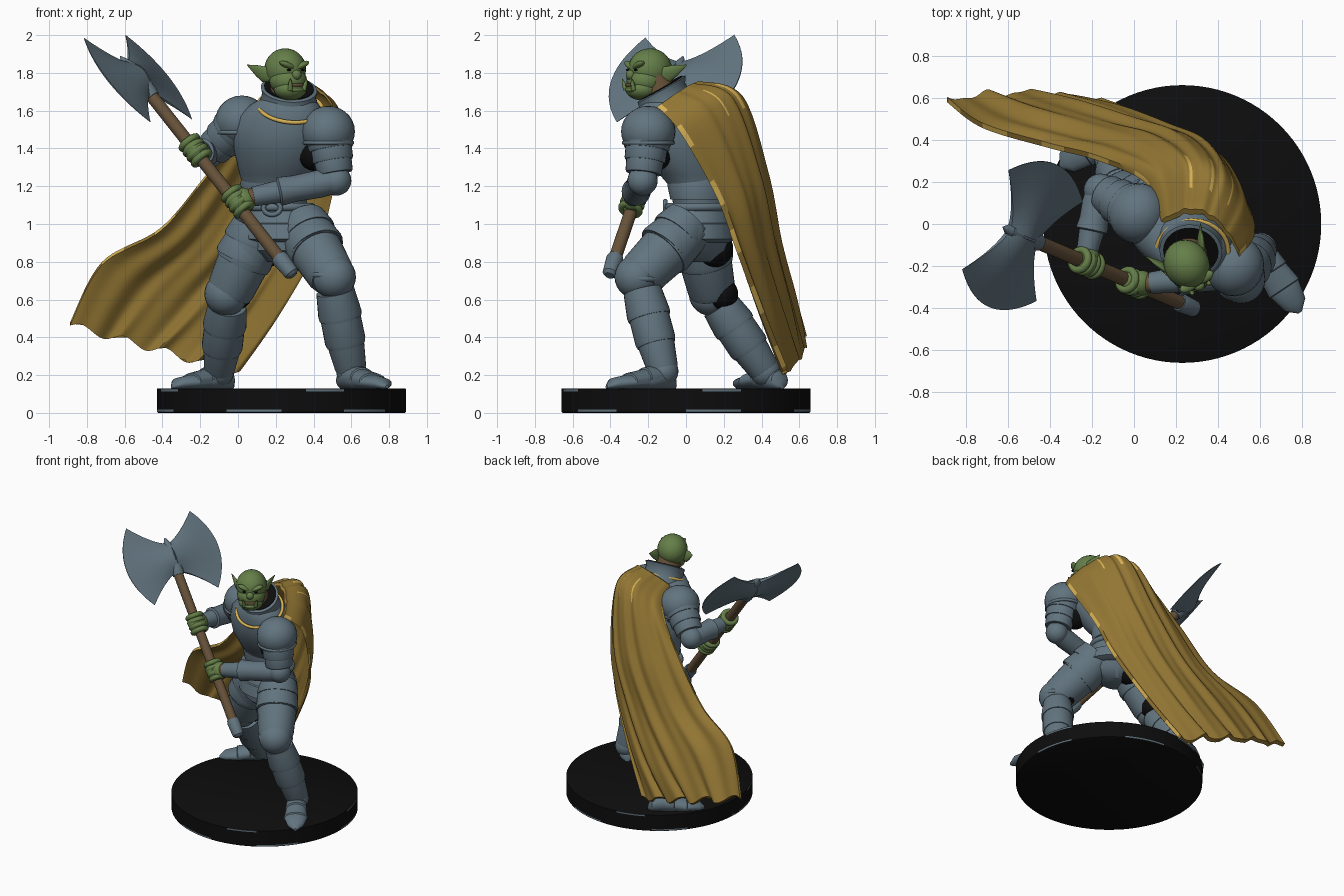
import bpy, bmesh, math
from mathutils import Vector as V

cube = bpy.data.objects.get("Cube")
if cube:
    bpy.data.objects.remove(cube)


def material(name, *rgb):
    m = bpy.data.materials.new(name)
    m.use_nodes = True
    m.diffuse_color = (*rgb, 1)
    m.node_tree.nodes["Principled BSDF"].inputs["Base Color"].default_value = (*rgb, 1)
    return m


STEEL = material("blue steel", .122, .175, .212)
GOLD = material("ochre cloth", .29, .18, .033)
BRIGHT = material("bright gold", .68, .44, .09)
SKIN = material("green skin", .13, .21, .065)
WOOD = material("brown leather", .135, .085, .042)
BLACK = material("black", .004, .004, .004)
made = []


def skin(name, rings, mat):
    """Closed surface through a list of equal point rings."""
    bm = bmesh.new()
    vs = [[bm.verts.new(p) for p in r] for r in rings]
    n = len(vs[0])
    for a, b in zip(vs, vs[1:]):
        for i in range(n):
            bm.faces.new((a[i], a[(i + 1) % n], b[(i + 1) % n], b[i]))
    bm.faces.new(vs[0])
    bm.faces.new(vs[-1])
    bmesh.ops.recalc_face_normals(bm, faces=bm.faces)
    me = bpy.data.meshes.new(name)
    bm.to_mesh(me)
    bm.free()
    me.materials.append(mat)
    ob = bpy.data.objects.new(name, me)
    bpy.context.collection.objects.link(ob)
    made.append(ob)
    return ob


def ring(c, u, v, ru, rv, n=28):
    return [c + u * ru * math.cos(math.tau * i / n) + v * rv * math.sin(math.tau * i / n) for i in range(n)]


def turned(name, a, b, profile, mat, flat=1.0, side=(0, 0, 1), n=28):
    """Profile of (position, radius) turned about the line a to b."""
    a, b = V(a), V(b)
    w = (b - a).normalized()
    u = w.cross(V(side)).normalized()
    v = w.cross(u)
    return skin(name, [ring(a.lerp(b, t), u, v, r, r * flat, n) for t, r in profile], mat)


def plates(name, a, b, r0, r1, n, side=(0, 1, .1), bulge=.0):
    """Overlapping armour bands between two joints."""
    prof = []
    for i in range(n):
        for k, flare in ((0, .97), (.85, 1.05), (1, 1.02)):
            t = (i + k) / n
            prof.append((t, (r0 + (r1 - r0) * t + bulge * math.sin(math.pi * t)) * flare))
    return turned(name, a, b, prof, STEEL, 1, side)


def ball(name, c, u, v, w, size, mat):
    """Ellipsoid with its own axes; w is the pole."""
    c, u, v, w = V(c), V(u).normalized(), V(v).normalized(), V(w).normalized()
    angles = [math.pi * (k + .08) / 14.16 for k in range(15)]
    return skin(name, [ring(c + w * size[2] * math.cos(t), u, v, size[0] * math.sin(t), size[1] * math.sin(t), 24)
                       for t in angles], mat)


def dome(name, c, r, mat=STEEL):
    return ball(name, c, (1, 0, 0), (0, 1, 0), (0, 0, 1), (r, r, r), mat)


def hoop(name, c, u, v, ru, rv, r, mat):
    """Round band following an ellipse."""
    c, u, v = V(c), V(u).normalized(), V(v).normalized()
    n = u.cross(v).normalized()
    rings = []
    for i in range(33):
        t = math.tau * i / 32
        d = u * ru * math.cos(t) + v * rv * math.sin(t)
        rings.append(ring(c + d, d.normalized(), n, r, r, 10))
    return skin(name, rings, mat)


# Round base with worn patches along its edges
base = turned("base", (.23, 0, 0), (.23, 0, .13), [(0, .652), (.04, .66), (.13, .66), (.88, .66), (.97, .66), (1, .655)],
              BLACK, 1, (0, 1, 0), 96)
base.data.materials.append(STEEL)
for f in base.data.polygons:
    row, col = divmod(f.index, 96)
    if (row == 1 and math.sin(col * .4) > .2) or (row == 3 and math.sin(col * .27) > .8):
        f.material_index = 1

# Body, turned towards the model's right
S, F, UP = V((.88, -.47, 0)), V((-.47, -.88, 0)), V((0, 0, 1))


def body(name, rows, mat=STEEL):
    return skin(name, [ring(V((x, y, z)), S, F, a, b, 36) for x, y, z, a, b in rows], mat)


body("breastplate", [(.2, .08, 1.1, .17, .14), (.2, .07, 1.2, .18, .15), (.21, .04, 1.26, .21, .17),
                     (.22, -.01, 1.38, .25, .2), (.22, -.03, 1.48, .27, .205), (.23, -.05, 1.57, .25, .19),
                     (.25, -.09, 1.64, .18, .15), (.26, -.11, 1.67, .12, .11)])
body("waist_band", [(.2, .08, 1.13, .19, .155), (.2, .075, 1.2, .2, .165), (.2, .07, 1.24, .19, .16)])
body("fauld", [(.22, .06, .9, .2, .15), (.22, .06, .92, .245, .2), (.21, .07, 1.0, .235, .19),
               (.21, .07, 1.005, .225, .18), (.2, .08, 1.1, .19, .16)])
body("hips", [(.22, .05, .8, .08, .08), (.22, .05, .86, .19, .15), (.22, .06, .96, .22, .17)])
dome("hip_lining", (.15, .15, .87), .1, BLACK)
hoop("belt", (.2, .08, 1.09), S, F, .195, .165, .022, STEEL)
hoop("buckle", (.18, -.11, 1.085), (1, 0, 0), UP, .045, .035, .013, STEEL)

# Collar, its dark lining and the gold edge
tilt = V((.15, -.8, -.45)).normalized()
hoop("cape_collar_edge", (.278, -.13, 1.618), (1, .15, 0), tilt, .17, .167, .011, BRIGHT)
skin("gorget", [ring(V((.27, y, z)), V((1, .1, 0)), tilt, r, r, 32) for y, z, r in
                ((-.09, 1.57, .175), (-.11, 1.62, .157), (-.125, 1.68, .14), (-.13, 1.715, .147), (-.13, 1.72, .132))],
     STEEL)
skin("collar_lining", [ring(V((.27, -.13, z)), V((1, .1, 0)), tilt, .13, .13, 32) for z in (1.69, 1.724)], BLACK)
turned("neck", (.26, -.11, 1.62), (.26, -.17, 1.78), [(0, .095), (1, .085)], WOOD)

# Head, turned towards the model's left
hf = V((.5, -.866, 0))
hs = V((.866, .5, 0))
hc = V((.25, -.19, 1.82))


def at(s, f, z):
    return hc + hs * s + hf * f + UP * z


def face(name, pos, size, mat=SKIN):
    return ball(name, at(*pos), hs, hf, UP, size, mat)


face("skull", (0, 0, 0), (.108, .118, .11))
face("cheeks", (0, .03, -.06), (.1, .1, .08))
face("jaw", (0, .052, -.105), (.088, .085, .06))
face("nose", (0, .122, -.03), (.026, .022, .026))
face("mouth", (0, .112, -.085), (.05, .028, .012), WOOD)
face("lower_lip", (0, .115, -.11), (.05, .028, .016))
for sg, tag in ((1, "left"), (-1, "right")):
    ball(tag + "_brow", at(sg * .042, .096, .02), hs + UP * sg * .35, hf, UP, (.05, .026, .018), SKIN)
    face(tag + "_eye", (sg * .042, .113, -.004), (.012, .009, .006), BLACK)
    turned(tag + "_tusk", at(sg * .042, .125, -.11), at(sg * .05, .142, -.05), [(0, .013), (.6, .01), (1, .002)], SKIN)
    turned(tag + "_ear", at(sg * .085, -.01, -.045), at(sg * .155, -.135, .022),
           [(0, .028), (.25, .045), (.55, .032), (1, .002)], SKIN, .4, hs)

# Arms
joints = {"left": (1, (.478, -.2, 1.485), (.52, -.23, 1.23), (.08, -.28, 1.145), (0, -.28, 1.12)),
          "right": (-1, (.02, .05, 1.54), (-.16, .16, 1.37), (-.22, -.12, 1.385), (-.225, -.185, 1.39))}
axis = V((-.6, .256, .76)).normalized()
for tag, (sg, sh, el, wr, hand) in joints.items():
    sh, el, wr, hand = V(sh), V(el), V(wr), V(hand)
    ball(tag + "_pauldron", sh + UP * .005, S, F, UP, (.14, .145, .135), STEEL)
    hoop(tag + "_pauldron_rim", sh - UP * .055, S, F, .126, .13, .011, STEEL)
    dome(tag + "_armpit_lining", sh - S * sg * .08 - UP * .12, .085, BLACK)
    plates(tag + "_arm_bands", sh.lerp(el, .1), sh.lerp(el, .85), .126, .09, 3)
    dome(tag + "_elbow_guard", el, .08)
    turned(tag + "_vambrace", el, wr, [(0, .066), (.2, .074), (.5, .07), (.68, .077), (.7, .06), (1, .052)], STEEL)
    turned(tag + "_wrist", wr, hand, [(-.3, .046), (1, .046)], WOOD)
    side = axis.cross(UP).normalized()
    ball(tag + "_palm", hand, side, axis.cross(side), axis, (.066, .06, .08), SKIN)
    ball(tag + "_back_of_hand", hand.lerp(wr, .45), side, axis.cross(side), axis, (.06, .055, .065), SKIN)
    for k in range(4):
        hoop(tag + "_finger", hand + axis * (k - 1.5) * .036, side, axis.cross(side), .048, .048, .019, SKIN)

# Legs
legs = {"left": ((.34, .01, .98), (.5, -.25, .72), (.6, -.12, .22), (.55, -.06), (.79, -.42)),
        "right": ((.1, .07, .96), (-.05, .14, .63), (-.1, .42, .22), (-.03, .51), (-.35, .27))}
for tag, (hip, knee, ankle, heel, toe) in legs.items():
    hip, knee, ankle = V(hip), V(knee), V(ankle)
    out = V((toe[0] - heel[0], toe[1] - heel[1], 0)).normalized()
    plates(tag + "_tasset", hip + UP * .03, hip.lerp(knee, .45) + out * .01, .135, .146, 2)
    plates(tag + "_cuisse", hip, knee, .14, .115, 2, bulge=.015)
    dome(tag + "_knee_guard", knee + out * .015, .116)
    hoop(tag + "_knee_rim", knee, out, out.cross(UP) + UP * .1, .108, .108, .016, STEEL)
    dome(tag + "_knee_lining", knee - out * .05 + V((0, .02, 0)), .086, BLACK)
    plates(tag + "_greave", knee.lerp(ankle, .15), ankle, .105, .075, 3, bulge=.018)
    dome(tag + "_ankle", ankle, .08)
    cross = out.cross(UP)
    a, b = V((*heel, .13)), V((*toe, .13))
    skin(tag + "_sabaton", [ring(a.lerp(b, t) + UP * h * .85, cross, UP, w, h, 20) for t, w, h in
                            ((0, .02, .02), (.06, .055, .05), (.25, .072, .068), (.45, .078, .06),
                             (.46, .073, .055), (.68, .085, .044), (.69, .08, .039), (.9, .058, .03), (1, .01, .01))],
         STEEL)

# Double axe
centre = V((-.53, -.055, 1.77))
across = V((.42, .9, .03)).normalized()
thin = across.cross(axis).normalized()


def along(t):
    return centre + axis * t


turned("axe_shaft", along(-1.3), along(.02), [(0, .034), (1, .034)], WOOD)
turned("axe_butt", along(-1.375), along(-1.24), [(0, .024), (.12, .04), (.85, .046), (1, .04)], STEEL)
turned("axe_socket", along(-.13), along(.1), [(0, .04), (.15, .045), (.75, .045), (1, .03)], STEEL)
turned("axe_spike", along(.08), along(.155), [(0, .035), (.4, .026), (1, .003)], STEEL)
H = [i / 10 - 1 for i in range(21)]
for sg in (1, -1):
    rows = []
    for k in range(11):
        c = k / 10
        half = .003 + .055 * (1 - c) ** 1.2

        def point(h, d):
            reach = .005 + c * (.255 + .115 * (1 - h * h))
            return along(h * (.11 + .185 * c ** 1.45)) + across * sg * reach + thin * d

        rows.append([point(h, half * (1 - .8 * h * h)) for h in H] +
                    [point(h, -half * (1 - .8 * h * h)) for h in reversed(H)])
    skin("axe_blade", rows, STEEL)

# Cape: rows from shoulders to hem, each given by right edge, middle and left edge
cape_rows = [[V(p) for p in r] for r in (
    ((.13, .0, 1.64), (.33, .05, 1.745), (.5, -.14, 1.63)),
    ((.06, .2, 1.54), (.36, .27, 1.67), (.575, -.02, 1.5)),
    ((-.17, .31, 1.25), (.25, .41, 1.25), (.5, .17, 1.16)),
    ((-.41, .37, .97), (.05, .48, .88), (.42, .27, .88)),
    ((-.72, .46, .79), (-.2, .56, .57), (.22, .4, .52)),
    ((-.89, .58, .47), (-.42, .61, .34), (.01, .52, .21)))]


def cape_point(s, v):
    x = min(v * 5, 4.999)
    i, f = int(x), x - int(x)
    cols = []
    for k in range(3):
        p0, p1, p2, p3 = (cape_rows[max(0, min(5, i + j))][k] for j in (-1, 0, 1, 2))
        cols.append(p1 + (p2 - p0) * .5 * f + (p0 * 2 - p1 * 5 + p2 * 4 - p3) * .5 * f * f
                    + (p1 * 3 - p0 - p2 * 3 + p3) * .5 * f ** 3)
    p = cols[0] * 2 * (s - .5) * (s - 1) + cols[1] * 4 * s * (1 - s) + cols[2] * 2 * s * (s - .5)
    wave = math.sin(s * 30 + v * 2) + .5 * math.sin(s * 53 - v * 3)
    return p + V((0, .7, .5 * (1 - v))) * (.006 + .015 * v) * wave + UP * .022 * v ** 4 * math.sin(s * 26)


N = 72
rows = []
for j in range(51):
    line = [cape_point(i / N, j / 50) for i in range(N + 1)]
    rows.append([p + V((0, .012, .008)) for p in line] + [p - V((0, .012, .008)) for p in reversed(line)])
cape = skin("cape", rows, GOLD)
cape.data.materials.append(BRIGHT)
# Bright threads on the shoulder folds and the side hems
for f in cape.data.polygons:
    row, col = divmod(f.index, 2 * N + 2)
    if (4 < row < 12 and col in (22, 23, 37, 38, 52)) or (row % 9 < 4 and col in (N, 2 * N + 1)):
        f.material_index = 1

# Smooth shading with crisp plate edges
bpy.ops.object.select_all(action="DESELECT")
for ob in made:
    ob.select_set(True)
bpy.context.view_layer.objects.active = made[0]
bpy.ops.object.shade_smooth_by_angle(angle=math.radians(40))
